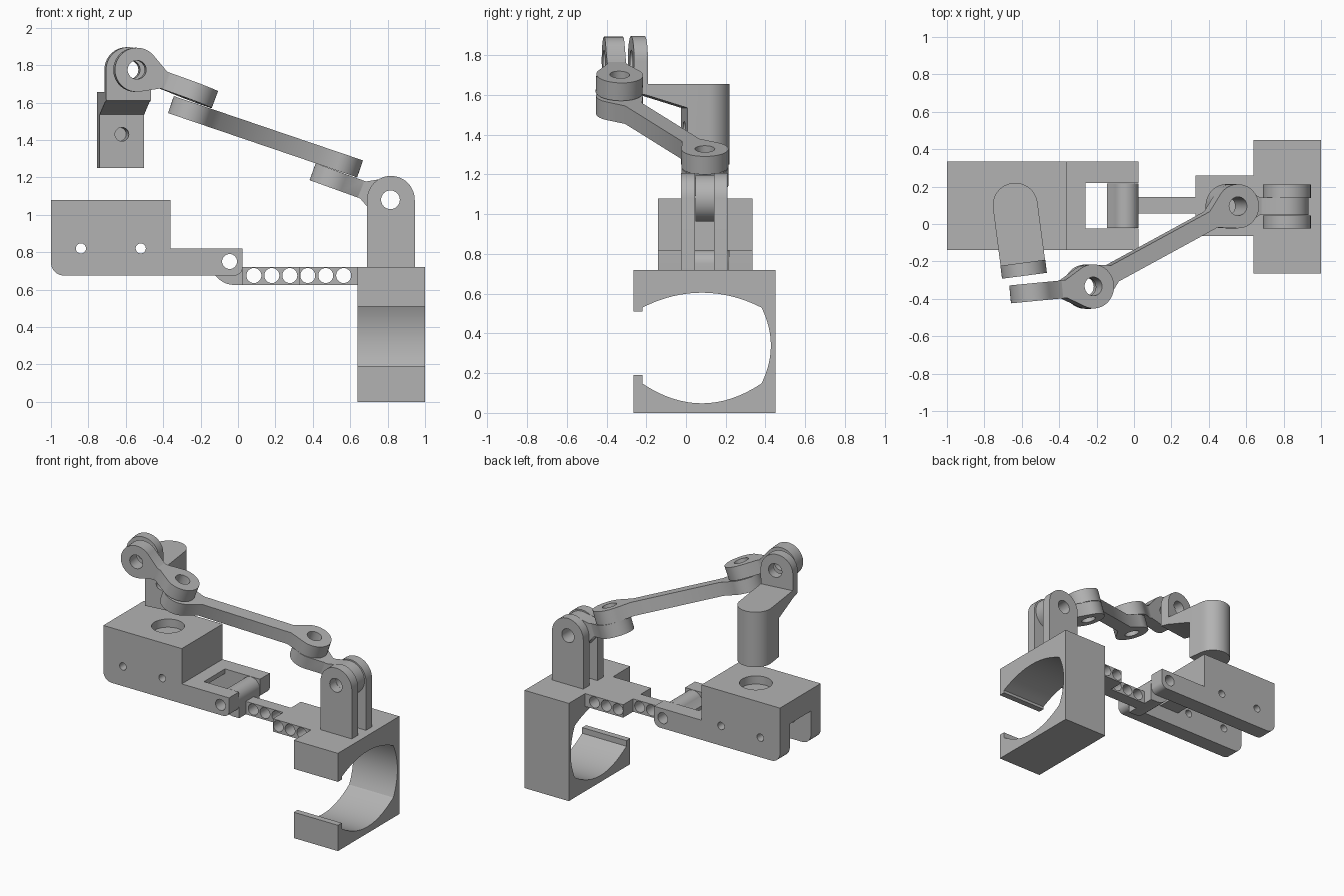
import bpy, bmesh
from math import cos, sin, radians, pi
from mathutils import Vector

cube = bpy.data.objects.get("Cube")
if cube:
    bpy.data.objects.remove(cube, do_unlink=True)

grey = bpy.data.materials.new("plain grey")
grey.use_nodes = True
grey.diffuse_color = (0.45, 0.45, 0.45, 1)
grey.node_tree.nodes["Principled BSDF"].inputs["Base Color"].default_value = grey.diffuse_color

X, Y, Z = Vector((1, 0, 0)), Vector((0, 1, 0)), Vector((0, 0, 1))
O = Vector((0, 0, 0))


def arc(cx, cy, r, start, end, n=24):
    """Points on a circle between two angles in degrees."""
    return [(cx + r * cos(radians(start + (end - start) * i / n)),
             cy + r * sin(radians(start + (end - start) * i / n))) for i in range(n + 1)]


def bow(p, q, out, n=16):
    """Points on a shallow bow from p to q, pushed by the vector out at the middle."""
    return [tuple(p[k] + (q[k] - p[k]) * i / n + out[k] * 4 * (i / n) * (1 - i / n)
                  for k in (0, 1)) for i in range(n + 1)]


def prism(name, outline, a, b, c, lo, hi, origin=O):
    """Outline in the a-b plane, swept along c from lo to hi."""
    bm = bmesh.new()
    verts = [bm.verts.new(origin + a * p + b * q + c * lo) for p, q in outline]
    face = bm.faces.new(verts)
    top = bmesh.ops.extrude_face_region(bm, geom=[face])["geom"]
    bmesh.ops.translate(bm, vec=c * (hi - lo),
                        verts=[v for v in top if isinstance(v, bmesh.types.BMVert)])
    bmesh.ops.recalc_face_normals(bm, faces=bm.faces)
    mesh = bpy.data.meshes.new(name)
    bm.to_mesh(mesh)
    bm.free()
    mesh.materials.append(grey)
    obj = bpy.data.objects.new(name, mesh)
    bpy.context.collection.objects.link(obj)
    return obj


def box(name, x0, x1, y0, y1, z0, z1):
    return prism(name, [(x0, y0), (x1, y0), (x1, y1), (x0, y1)], X, Y, Z, z0, z1)


def rod(centre, axis, r, lo, hi):
    """Round cutter along an axis."""
    a = axis.orthogonal().normalized()
    return prism("cutter", arc(0, 0, r, 0, 352.5, 47), a, axis.cross(a), axis, lo, hi, Vector(centre))


def combine(obj, others, operation):
    """Apply booleans and remove the helper objects."""
    for other in others:
        other.hide_render = True
        mod = obj.modifiers.new("bool", "BOOLEAN")
        mod.operation, mod.solver, mod.object = operation, "EXACT", other
    bpy.context.view_layer.update()
    result = obj.evaluated_get(bpy.context.evaluated_depsgraph_get())
    mesh = bpy.data.meshes.new_from_object(result)
    obj.modifiers.clear()
    obj.data = mesh
    for other in others:
        bpy.data.objects.remove(other, do_unlink=True)
    return obj


def cut(obj, *others):
    return combine(obj, others, "DIFFERENCE")


def join(obj, *others):
    return combine(obj, others, "UNION")


# Open cuff with its C-shaped opening
left, right, low, high = -0.22, 0.38, 0.148, 0.53
cuff = [(-0.265, 0.51), (left, 0.51)]
cuff += bow((left, high), (right, high), (0, 0.075))
cuff += bow((right, high), (right, low), (0.047, 0))[1:]
cuff += bow((right, low), (left, low), (0, -0.1))[1:]
cuff += [(left, 0.19), (-0.265, 0.19), (-0.265, 0), (0.45, 0), (0.45, 0.72), (-0.265, 0.72)]
prism("cuff", cuff, Y, Z, X, 0.64, 1.0)

# Forked post on the cuff
post_outline = [(0.69, 0.715), (0.945, 0.715)] + arc(0.8175, 1.08, 0.1275, 0, 180)
for name, y in (("front_post", -0.025), ("back_post", 0.14)):
    post = prism(name, post_outline, X, Z, Y, y, y + 0.07)
    cut(post, rod((0.815, 0, 1.08), Y, 0.05, -0.5, 0.5))

# Perforated rail with its wide root and hinge barrel
rail = box("perforated_rail", 0.0, 0.4, 0.055, 0.145, 0.625, 0.72)
root = box("rail_root", 0.33, 0.64, -0.065, 0.26, 0.625, 0.72)
knuckle = arc(-0.02, 0.75, 0.125, 180, 270) + [(0.025, 0.625), (0.025, 0.75)]
knuckle += arc(-0.045, 0.75, 0.07, 0, 150)
barrel = prism("barrel", knuckle, X, Z, Y, -0.022, 0.217)
join(rail, root, barrel)
cut(rail, rod((-0.045, 0, 0.75), Y, 0.04, -0.5, 0.5),
    *[rod((0.085 + 0.096 * i, 0, 0.675), Y, 0.04, -0.5, 0.5) for i in range(6)])

# Base housing: stepped block, channel below, hinge opening, side holes, socket
side = [(-1, 1.08), (-0.36, 1.08), (-0.36, 0.82), (0.025, 0.82)]
side += arc(-0.02, 0.72, 0.045, 0, -90, 8) + arc(-0.93, 0.745, 0.07, -90, -180, 10)
housing = prism("base_housing", side, X, Z, Y, -0.14, 0.335)
cut(housing,
    box("cutter", -1.1, -0.42, -0.025, 0.22, 0.6, 0.92),
    box("cutter", -0.5, -0.2, -0.025, 0.22, 0.6, 0.786),
    box("cutter", -0.26, 0.1, -0.025, 0.22, 0.6, 0.95),
    rod((-0.64, 0.1, 0), Z, 0.11, 1.02, 1.2),
    *[rod((x, 0, z), Y, r, -0.5, 0.5)
      for x, z, r in ((-0.84, 0.82, 0.027), (-0.52, 0.82, 0.027), (-0.045, 0.75, 0.04))])

# Linkage plates: round eyes tapering into a narrow neck
EYE, NECK = 0.118, 0.048


def teardrop(length):
    return arc(0, 0, EYE, 60, 300, 32) + [(0.155, -NECK), (length, -NECK), (length, NECK), (0.155, NECK)]


def twisted_link(name, flat_end, upright_end):
    """Link whose two eyes are at right angles to each other."""
    p, q = Vector(flat_end), Vector(upright_end)
    u = (q - p).normalized()
    w = Z.cross(u).normalized()
    n = u.cross(w)
    half = (q - p).length / 2
    link = prism(name, teardrop(half + 0.01), u, w, n, -NECK, NECK, p)
    join(link, prism("half", teardrop(half), -u, n, w, -NECK, NECK, q))
    return cut(link, rod(p, n, 0.05, -0.2, 0.2), rod(q, w, 0.05, -0.2, 0.2))


twisted_link("lower_link", (0.51, 0.095, 1.19), (0.815, 0.095, 1.08))
twisted_link("upper_link", (-0.234, -0.335, 1.657), (-0.545, -0.365, 1.775))

# Long arm between the two twisted links
start, end = Vector((-0.247, -0.335, 1.551)), Vector((0.541, 0.095, 1.283))
u = (end - start).normalized()
normal = Vector((0.268, 0, 0.788)).normalized()
length = (end - start).length
shape = teardrop(length / 2)
far = [(length - p, -q) for p, q in shape if p < length / 2 - 0.01]
near_arc, near_low, near_high = shape[:33], shape[33], shape[36]
outline = near_arc + [near_low, far[-1]] + far[:33] + [far[33], near_high]
long_arm = prism("long_arm", outline, u, normal.cross(u), normal, -NECK, NECK, start)
cut(long_arm, rod(start, normal, 0.05, -0.2, 0.2), rod(end, normal, 0.05, -0.2, 0.2))

# Turned bracket: round-backed stem, cantilever and upright lug
yaw = radians(7.5)
bx, by = Vector((cos(yaw), sin(yaw), 0)), Vector((-sin(yaw), cos(yaw), 0))
pivot = Vector((-0.635, 0.1, 0))
W = 0.12
stem_outline = arc(0, 0, W, 0, 180) + [(-W, -0.11), (W, -0.11)]
stem = prism("bracket", stem_outline, bx, by, Z, 1.25, 1.655, pivot)
beam = [(-0.09, 1.655), (-0.38, 1.655), (-0.38, 1.61), (-0.32, 1.6), (-0.11, 1.535), (-0.09, 1.535)]
lug = [(-W, 1.61), (W, 1.61)] + arc(0, 1.775, W + 0.001, 0, 180)
join(stem, prism("beam", beam, by, Z, bx, -W, W, pivot),
     prism("lug", lug, bx, Z, by, -0.38, -0.31, pivot))
cut(stem, rod(pivot + bx * 0.012 + Z * 1.775, by, 0.05, -0.5, -0.2),
    rod(pivot + Z * 1.43, by, 0.037, -0.2, 0.0))

# Smooth the round walls, keep the corners crisp
for obj in bpy.context.collection.objects:
    if obj.type == "MESH" and obj.data.materials and obj.data.materials[0] == grey:
        obj.data.shade_smooth()
        obj.data.set_sharp_from_angle(angle=radians(30))
